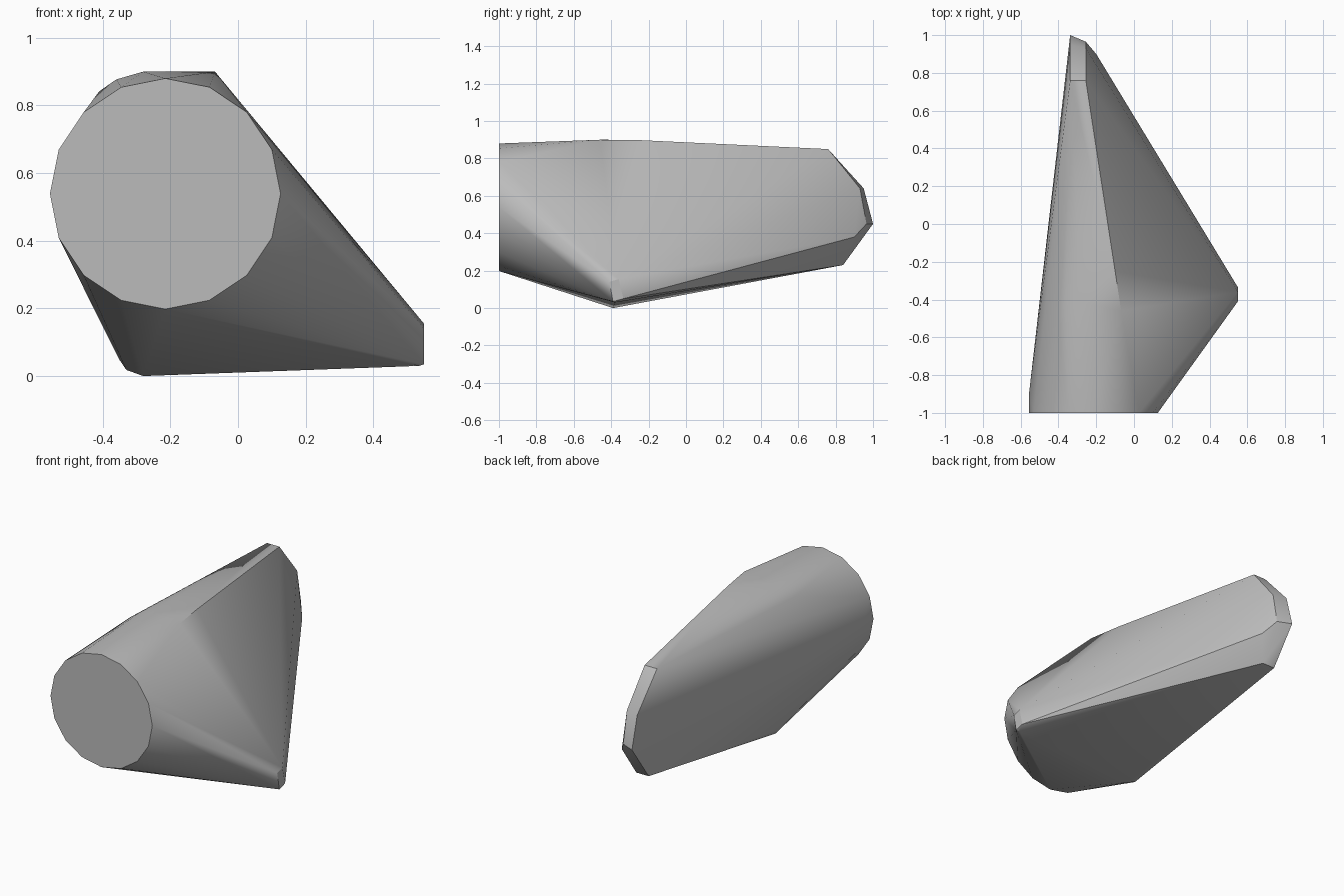
import bpy, bmesh, math
from mathutils import Vector

cube = bpy.data.objects.get("Cube")
if cube:
    bpy.data.objects.remove(cube, do_unlink=True)

# Plain grey material
grey = bpy.data.materials.new("stone_grey")
grey.use_nodes = True
colour = (0.5, 0.5, 0.5, 1)
grey.diffuse_color = colour
grey.node_tree.nodes["Principled BSDF"].inputs["Base Color"].default_value = colour

# Round front face with sixteen sides
points = []
for i in range(16):
    a = math.tau * i / 16
    points.append((-0.215 + 0.341 * math.cos(a), -1, 0.539 + 0.341 * math.sin(a)))
points.append((-0.556, -0.9, 0.54))

# Narrow bevelled strip closing the back: outer and inner edge
for y, z, inset in ((0.76, 0.85, 0), (0.95, 0.64, 0.02), (1.0, 0.45, 0.035), (0.84, 0.23, 0)):
    points += [(-0.338, y, z), (-0.255, y - inset, z)]
points.append((-0.2, 0.9, 0.38))

# Crest along the top, rounded on one side
points += [(-0.068, -0.46, 0.9), (-0.1, -0.25, 0.898), (-0.28, -0.42, 0.9),
           (-0.36, -0.42, 0.877), (-0.41, -0.45, 0.842)]

# Blunt side tip
points += [(0.55, -0.41, 0.14), (0.55, -0.36, 0.155), (0.55, -0.335, 0.05),
           (0.55, -0.39, 0.035), (0.535, -0.38, 0.03)]

# Rounded bottom corner
points += [(-0.28, -0.39, 0), (-0.33, -0.385, 0.018), (-0.352, -0.38, 0.05)]

# Wrap all the parts in one convex shell
bm = bmesh.new()
for p in points:
    bm.verts.new(Vector(p))
hull = bmesh.ops.convex_hull(bm, input=bm.verts[:])
loose = [v for v in bm.verts if not v.link_faces]
bmesh.ops.delete(bm, geom=loose, context="VERTS")
bmesh.ops.dissolve_limit(bm, angle_limit=math.radians(0.5), verts=bm.verts[:], edges=bm.edges[:])
bmesh.ops.recalc_face_normals(bm, faces=bm.faces[:])

mesh = bpy.data.meshes.new("faceted_shell")
bm.to_mesh(mesh)
bm.free()
mesh.materials.append(grey)
shell = bpy.data.objects.new("faceted_shell", mesh)
bpy.context.collection.objects.link(shell)

# Smooth the rounded side, keep the hard edges
bpy.ops.object.select_all(action="DESELECT")
shell.select_set(True)
bpy.context.view_layer.objects.active = shell
bpy.ops.object.shade_smooth_by_angle(angle=math.radians(30))
